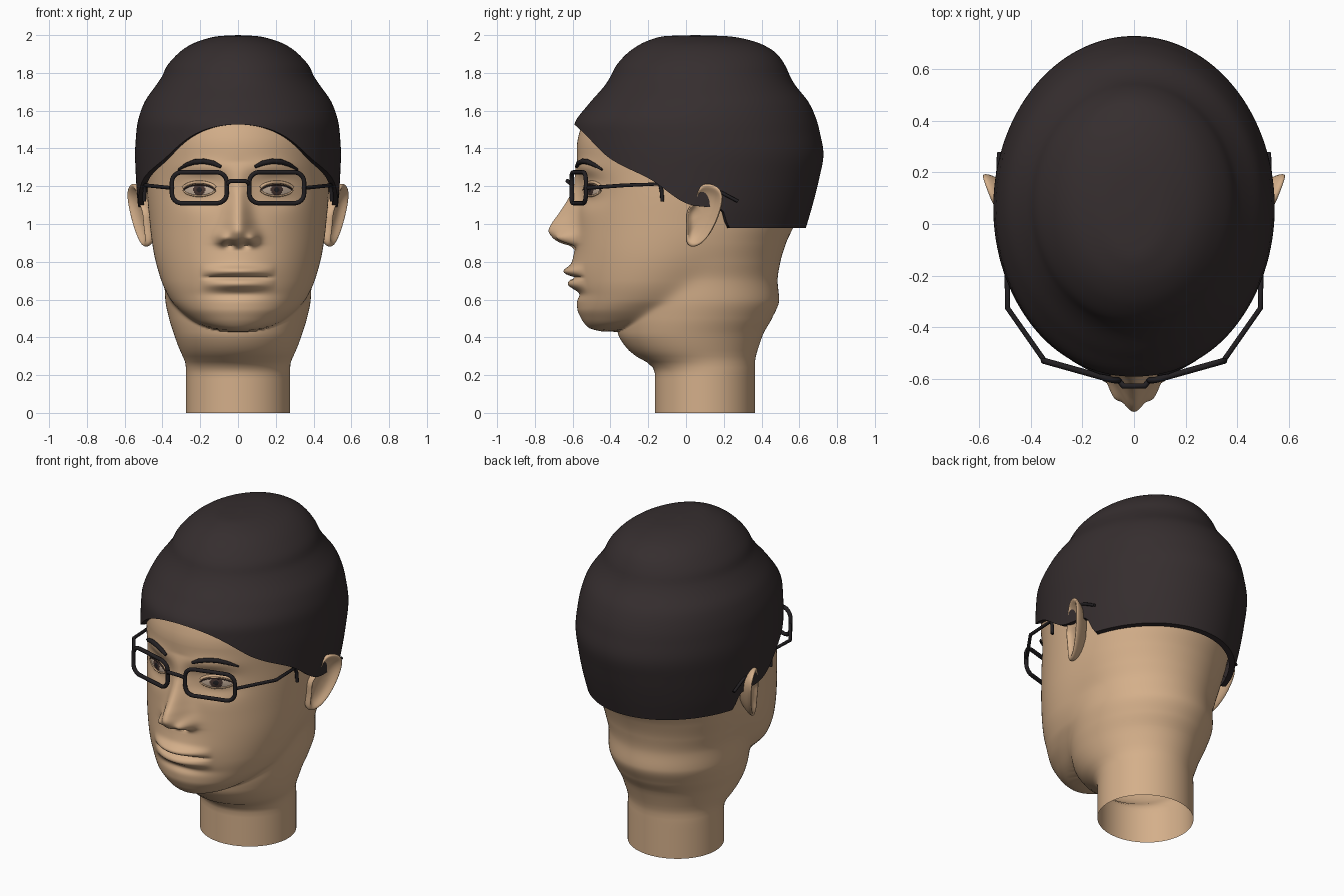
import bpy, bmesh, math
from math import sin, cos, pi, sqrt, exp

if "Cube" in bpy.data.objects:
    bpy.data.objects.remove(bpy.data.objects["Cube"])


def material(name, color):
    m = bpy.data.materials.new(name)
    m.diffuse_color = (*color, 1)
    m.use_nodes = True
    m.node_tree.nodes["Principled BSDF"].inputs["Base Color"].default_value = m.diffuse_color
    return m


SKIN = material("skin", (0.66, 0.43, 0.255))
HAIR = material("dark_cap", (0.036, 0.027, 0.028))
FRAME = material("black_frame", (0.016, 0.014, 0.016))
WHITE = material("eye_white", (0.55, 0.42, 0.32))
IRIS = material("iris_brown", (0.06, 0.035, 0.03))


def interp(table, z):
    """Smooth, overshoot-free interpolation of rows (z, a, b, ...)."""
    n = len(table)
    z = min(max(z, table[0][0]), table[-1][0])
    i = next(k for k in range(n - 1) if z <= table[k + 1][0])

    def slope(k, c):
        return (table[k + 1][c] - table[k][c]) / (table[k + 1][0] - table[k][0])

    def tangent(k, c):
        if k == 0 or k == n - 1:
            return slope(min(k, n - 2), c)
        a, b = slope(k - 1, c), slope(k, c)
        return 0 if a * b <= 0 else 2 * a * b / (a + b)

    h = table[i + 1][0] - table[i][0]
    t = (z - table[i][0]) / h
    return [(2*t**3 - 3*t*t + 1) * table[i][c] + (t**3 - 2*t*t + t) * h * tangent(i, c)
            + (3*t*t - 2*t**3) * table[i + 1][c] + (t**3 - t*t) * h * tangent(i + 1, c)
            for c in range(1, len(table[0]))]


def loft(name, rows, mats, closed=True, rule=None, angle=60):
    """Skin a list of equal-length point rows."""
    bm = bmesh.new()
    vs = [[bm.verts.new(p) for p in r] for r in rows]
    n = len(rows[0])
    for a, b in zip(vs, vs[1:]):
        for j in range(n if closed else n - 1):
            k = (j + 1) % n
            f = bm.faces.new((a[j], a[k], b[k], b[j]))
            if rule:
                f.material_index = rule(f.calc_center_median())
    bmesh.ops.remove_doubles(bm, verts=bm.verts, dist=1e-5)
    bmesh.ops.recalc_face_normals(bm, faces=bm.faces)
    me = bpy.data.meshes.new(name)
    bm.to_mesh(me)
    bm.free()
    ob = bpy.data.objects.new(name, me)
    bpy.context.collection.objects.link(ob)
    for m in mats:
        me.materials.append(m)
    bpy.ops.object.select_all(action='DESELECT')
    ob.select_set(True)
    bpy.context.view_layer.objects.active = ob
    bpy.ops.object.shade_smooth_by_angle(angle=math.radians(angle))
    return ob


def tube(name, pts, radius, mat, cyclic=False, radii=None):
    cu = bpy.data.curves.new(name, 'CURVE')
    cu.dimensions = '3D'
    cu.bevel_depth, cu.bevel_resolution, cu.use_fill_caps = radius, 2, True
    sp = cu.splines.new('POLY')
    sp.points.add(len(pts) - 1)
    for i, p in enumerate(pts):
        sp.points[i].co = (*p, 1)
        sp.points[i].radius = radii[i] if radii else 1
    sp.use_cyclic_u = cyclic
    cu.materials.append(mat)
    ob = bpy.data.objects.new(name, cu)
    bpy.context.collection.objects.link(ob)


# Sections as (z, front y, back y, half width)
NECK = [(0, -.165, .365, .275), (.22, -.165, .365, .275), (.27, -.21, .365, .28),
        (.3, -.265, .37, .293), (.35, -.32, .385, .315), (.42, -.36, .41, .34),
        (.5, -.37, .455, .365), (.6, -.37, .493, .385), (.7, -.36, .485, .39),
        (.8, -.35, .5, .41), (.9, -.35, .53, .43), (1.0, -.35, .575, .44),
        (1.2, -.35, .64, .45), (1.6, -.35, .6, .42)]
FACE = [(.43, -.44, -.30, .05), (.445, -.505, -.2, .13), (.47, -.535, -.1, .2),
        (.5, -.555, 0, .25), (.55, -.575, .1, .31), (.6, -.578, .2, .355),
        (.7, -.583, .3, .405), (.85, -.585, .42, .445), (1.0, -.58, .5, .465),
        (1.2, -.57, .55, .48), (1.4, -.578, .55, .48), (1.6, -.53, .55, .45)]
# Nose ridge as (z, protrusion, half width)
NOSE = [(.865, 0, .07), (.885, .03, .075), (.9, .08, .08), (.93, .125, .08), (.965, .146, .075),
        (1.0, .133, .068), (1.05, .1, .06), (1.1, .07, .055), (1.15, .045, .05),
        (1.2, .025, .05), (1.27, .015, .06), (1.33, 0, .08)]


def bump(x, z, cx, cz, sx, sz):
    return exp(-((x - cx) / sx) ** 2 - ((z - cz) / sz) ** 2)


def relief(x, z):
    """Forward displacement of the facial features."""
    x = abs(x)
    d = 0
    if .865 < z < 1.33:
        h, w = interp(NOSE, z)
        d += h * exp(-(x / w) ** 2)
    d += .05 * bump(x, z, .078, .925, .032, .032)        # nostril wings
    d -= .045 * bump(x, z, .042, .888, .022, .014)       # nostrils
    d += .025 * bump(x, z, 0, .75, .19, .09)             # mouth mound
    m = max(0, 1 - (x / .2) ** 2)
    d += m * (.04 * exp(-((z - .75) / .026) ** 2) + .03 * exp(-((z - .68) / .026) ** 2)
              - .03 * exp(-((z - .717) / .009) ** 2))
    d -= .02 * bump(x, z, 0, .628, .15, .025)            # chin crease
    d -= .05 * bump(x, z, .2, 1.18, .11, .07)            # eye socket
    d += .04 * bump(x, z, .205, 1.18, .085, .045)        # eyeball
    d += .012 * bump(x, z, .17, 1.3, .12, .04)           # brow ridge
    return d


def skin_y(x, z):
    f, b, w = interp(FACE, z)
    return (f + b) / 2 - (b - f) / 2 * sqrt(max(0, 1 - (x / w) ** 2)) - relief(x, z)


def ray(section, t, oy=.05):
    """Outer distance from the axis to an elliptic section, at angle t from the front."""
    f, b, w = section
    cy, d = (f + b) / 2, (b - f) / 2
    A = (sin(t) / w) ** 2 + (cos(t) / d) ** 2
    B = -cos(t) * (oy - cy) / d ** 2
    C = ((oy - cy) / d) ** 2 - 1
    q = B * B - A * C
    return max(0, (-B + sqrt(q)) / A) if q > 0 else 0


# Head and neck in one skin, open at the bottom
N = 192
angles = [pi * (.45 * s + .55 * s ** 3) for s in (2 * i / N - 1 for i in range(N))]
levels = [.03 * i for i in range(14)] + [.405, .42, .429]
levels += [.431 + .008 * i for i in range(122)] + [1.43, 1.46, 1.5, 1.55, 1.6]
rows = []
for z in levels:
    neck, face, row = interp(NECK, z), interp(FACE, z), []
    for t in angles:
        a, b = ray(neck, t), ray(face, t) if z >= .43 else 0
        r = (a ** 24 + b ** 24) ** (1 / 24)
        x, y = r * sin(t), .05 - r * cos(t)
        row.append((x, y - (relief(x, z) if y < -.25 and z > .5 else 0), z))
    rows.append(row)
loft("head_and_neck", rows, [SKIN])

# Close-fitting cap with a raised crown and a sloping lower edge
CAP = [(.98, -.6, .635, .512), (1.1, -.6, .67, .53), (1.24, -.6, .705, .54),
       (1.37, -.6, .728, .545), (1.5, -.595, .705, .537), (1.53, -.59, .698, .533),
       (1.635, -.515, .655, .5), (1.74, -.425, .575, .43), (1.78, -.4, .552, .403),
       (1.83, -.375, .53, .38), (1.9, -.315, .482, .32), (1.95, -.245, .405, .25),
       (1.98, -.175, .31, .17), (1.995, -.11, .21, .1), (2.0, .05, .05, 0)]
EDGE = [(-.6, 1.535), (-.55, 1.49), (-.4, 1.345), (-.19, 1.237), (.03, 1.1),
        (.19, 1.08), (.23, .98), (.8, .98)]


def cap_point(z, t, k=1):
    f, b, w = interp(CAP, z)
    return (k * w * sin(t), (f + b) / 2 - k * (b - f) / 2 * cos(t), z)


cap_angles = [2 * pi * i / 160 for i in range(160)]
edge = []
for t in cap_angles:
    z = 1.2
    for _ in range(25):
        z = .5 * z + .5 * interp(EDGE, cap_point(z, t)[1])[0]
    edge.append(z)
rows = [[cap_point(e, t, .94) for e, t in zip(edge, cap_angles)]]
for i in range(49):
    s = sin(i / 48 * pi / 2)
    rows.append([cap_point(e + (2 - e) * s, t) for e, t in zip(edge, cap_angles)])
loft("cap", rows, [HAIR])

# Ear outline (y, z) and its rings (scale, outward offset) from back to bowl
EAR = [(-.005, 1.07), (.005, 1.0), (.0, .94), (.0, .89), (.035, .87), (.09, .895), (.145, .97),
       (.178, 1.05), (.2, 1.13), (.187, 1.19), (.135, 1.217), (.085, 1.215), (.062, 1.18),
       (.045, 1.12)]
RINGS = [(.6, -.07), (.9, -.025), (1, 0), (.98, .016), (.9, .02), (.8, .008), (.6, -.012), (0, -.02)]
BROW = [(.09, 1.303), (.13, 1.322), (.18, 1.332), (.23, 1.329), (.275, 1.313), (.315, 1.288)]


def frame_y(x):
    return -.605 + .28 * max(0, x - .08)


for side, s in (("left", 1), ("right", -1)):
    rows = []
    for k, off in RINGS:
        row = []
        for y, z in EAR:
            y, z = .09 + (y - .09) * k, 1.05 + (z - 1.05) * k
            row.append((s * (.465 + .4 * y + .1 * (z - .87) + off), y, z))
        rows.append(row)
    ear = loft(side + "_ear", rows, [SKIN], angle=80)
    ear.modifiers.new("smooth", 'SUBSURF').levels = 2
    ear.modifiers["smooth"].render_levels = 2

    # Almond eye with iris and dark upper lid line
    rows = []
    for i in range(37):
        u = -1 + i / 18
        x, half = .205 + .085 * u, .03 * (1 - u * u) ** .7
        zs = [1.178 + half * v / 8 for v in range(-8, 9)]
        rows.append([(s * x, skin_y(x, z) - .004, z) for z in zs])
    loft(side + "_eye", rows, [WHITE, IRIS, FRAME], closed=False,
         rule=lambda c: (lambda r: 2 if r < .014 else 1 if r < .032 else 0)(
             math.hypot(abs(c.x) - .205, c.z - 1.182)))
    tube(side + "_lash_line", [(r[-1][0], r[-1][1] - .002, r[-1][2]) for r in rows[::2]],
         .004, IRIS)
    tube(side + "_lower_lid", [(r[0][0], r[0][1] - .001, r[0][2]) for r in rows[::2]], .005, SKIN)
    tube(side + "_eyelid_fold", [(r[-1][0], skin_y(abs(r[-1][0]), r[-1][2] + .014) - .001,
                                  r[-1][2] + .014) for r in rows[::2]], .008, SKIN)

    # Eyebrow
    tube(side + "_eyebrow", [(s * x, skin_y(x, z) - .008, z) for x, z in BROW], .014, FRAME,
         radii=[.6, .95, 1, 1, .8, .4])

    # Spectacle rim: rounded rectangle following the face
    pts = []
    for q, (cx, cz) in enumerate([(.298, 1.222), (.112, 1.222), (.112, 1.162), (.298, 1.162)]):
        for j in range(7):
            a = pi / 2 * (q + j / 6)
            x, z = cx + .052 * cos(a), cz + .052 * sin(a)
            pts.append((s * x, frame_y(x), z))
    tube(side + "_rim", pts, .012, FRAME, cyclic=True)

    # Spectacle arm and the tip behind the ear
    tube(side + "_arm", [(s * .345, -.532, 1.19), (s * .49, -.325, 1.205), (s * .492, -.14, 1.212),
                         (s * .494, -.13, 1.18), (s * .496, -.125, 1.12)], .01, FRAME)
    tube(side + "_arm_tip", [(s * .51, .08, 1.2), (s * .525, .19, 1.165), (s * .522, .275, 1.12)],
         .009, FRAME)

# Spectacle bridge
tube("bridge", [(-.06, -.605, 1.21), (-.04, -.628, 1.228), (.04, -.628, 1.228),
                (.06, -.605, 1.21)], .011, FRAME)
